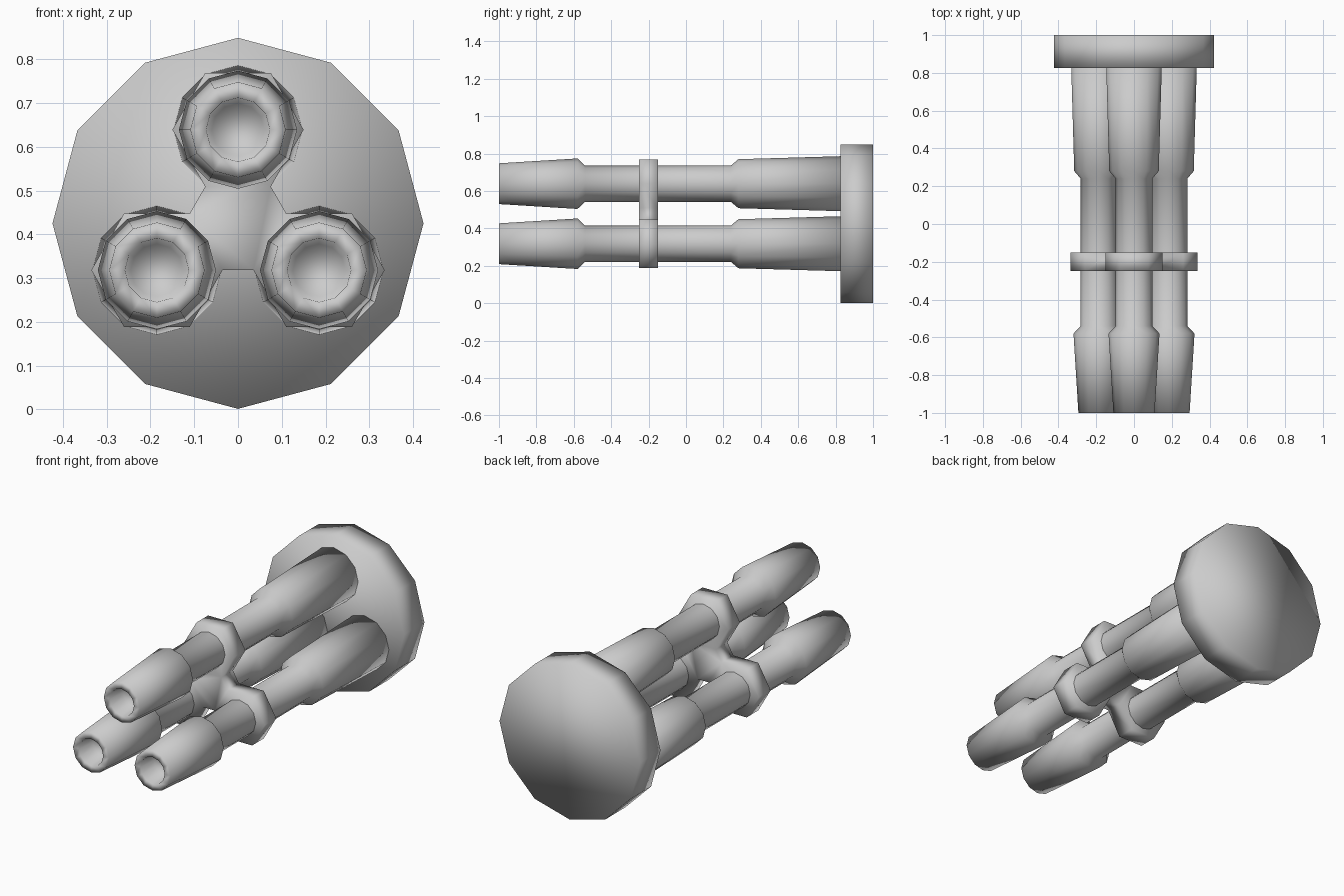
import bpy
import bmesh
from math import sin, cos, pi, radians

if "Cube" in bpy.data.objects:
    bpy.data.objects.remove(bpy.data.objects["Cube"])

CENTER_Z = 0.425


def finish(bm, name):
    bmesh.ops.recalc_face_normals(bm, faces=bm.faces)
    mesh = bpy.data.meshes.new(name)
    bm.to_mesh(mesh)
    bm.free()
    for poly in mesh.polygons:
        poly.use_smooth = True
    obj = bpy.data.objects.new(name, mesh)
    bpy.context.collection.objects.link(obj)
    return obj


def lathe_y(name, profile, cx, cz, sides=12):
    """Turn (y, radius) points around an axis parallel to y, capping both ends."""
    bm = bmesh.new()
    rings = []
    for y, r in profile:
        rings.append([bm.verts.new((cx + r * sin(2 * pi * i / sides), y,
                                    cz + r * cos(2 * pi * i / sides)))
                      for i in range(sides)])
    for a, b in zip(rings, rings[1:]):
        for i in range(sides):
            j = (i + 1) % sides
            bm.faces.new((a[i], a[j], b[j], b[i]))
    bm.faces.new(rings[0])
    bm.faces.new(rings[-1])
    return finish(bm, name)


# Round base plate at the back
lathe_y("base_plate", [(0.825, 0.424), (1.0, 0.424)], 0, CENTER_Z)

# Three stepped barrels with recessed muzzles
barrel_profile = [(0.83, 0.147), (0.28, 0.131), (0.24, 0.097), (-0.54, 0.097),
                  (-0.58, 0.135), (-1.0, 0.109), (-1.0, 0.073), (-0.9, 0.06)]
centers = []
for k in range(3):
    a = radians(90 - 120 * k)
    centers.append((0.214 * cos(a), CENTER_Z + 0.214 * sin(a)))
for k, (cx, cz) in enumerate(centers):
    lathe_y(f"barrel_{k + 1}", barrel_profile, cx, cz)

# Clamp: three hexagons joined by a central hub, as one outline
outline = []
for k, (cx, cz) in enumerate(centers):
    start = 240 - 120 * k
    for s in range(6):
        a = radians(start - 60 * s)
        outline.append((cx + 0.15 * cos(a), cz + 0.15 * sin(a)))
bm = bmesh.new()
front = [bm.verts.new((x, -0.25, z)) for x, z in outline]
back = [bm.verts.new((x, -0.15, z)) for x, z in outline]
n = len(outline)
for i in range(n):
    j = (i + 1) % n
    bm.faces.new((front[i], front[j], back[j], back[i]))
for ring in (front, back):
    for k in range(3):
        bm.faces.new(ring[6 * k:6 * k + 6])
    bm.faces.new([ring[i] for i in (0, 5, 6, 11, 12, 17)])
finish(bm, "barrel_clamp")
